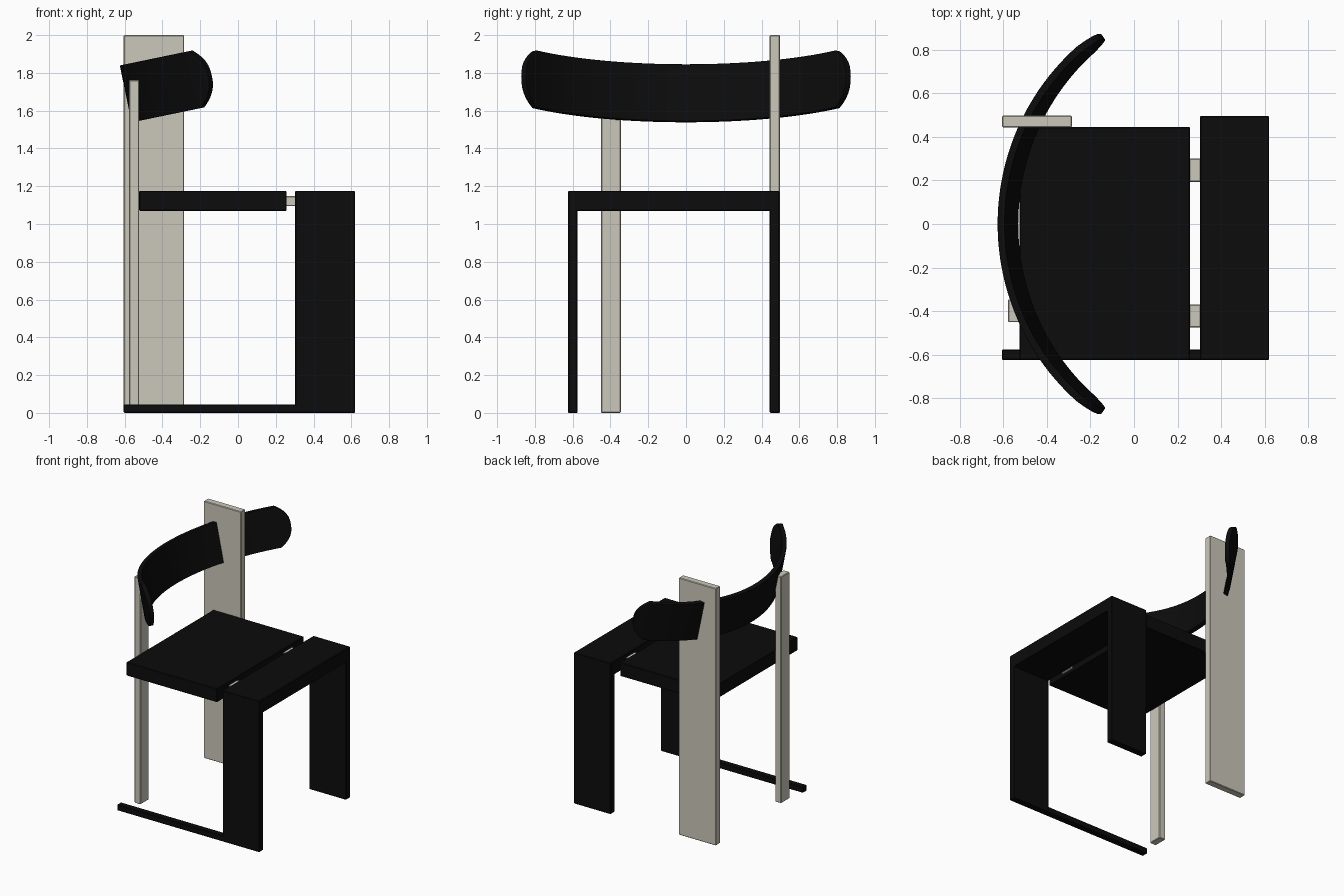
import bpy, bmesh, math
from mathutils import Vector

if "Cube" in bpy.data.objects:
    bpy.data.objects.remove(bpy.data.objects["Cube"])


def material(name, rgb):
    m = bpy.data.materials.new(name)
    m.diffuse_color = (*rgb, 1)
    m.use_nodes = True
    m.node_tree.nodes["Principled BSDF"].inputs["Base Color"].default_value = m.diffuse_color
    return m


BLACK = material("black lacquer", (0.0035, 0.0035, 0.0035))
STONE = material("warm grey", (0.60, 0.58, 0.49))


def make_object(name, bm, mat, bevel, segments=1):
    bmesh.ops.recalc_face_normals(bm, faces=bm.faces)
    me = bpy.data.meshes.new(name)
    bm.to_mesh(me)
    bm.free()
    me.materials.append(mat)
    ob = bpy.data.objects.new(name, me)
    bpy.context.collection.objects.link(ob)
    if bevel:
        mod = ob.modifiers.new("soft edges", 'BEVEL')
        mod.width = bevel
        mod.segments = segments
        mod.limit_method = 'ANGLE'
    return ob


def prism(name, outline, x0, x1, mat, bevel=0.004):
    """Extrude a (y, z) outline along x."""
    bm = bmesh.new()
    face = bm.faces.new([bm.verts.new((x0, y, z)) for y, z in outline])
    new = bmesh.ops.extrude_face_region(bm, geom=[face])["geom"]
    bmesh.ops.translate(bm, vec=(x1 - x0, 0, 0),
                        verts=[g for g in new if isinstance(g, bmesh.types.BMVert)])
    return make_object(name, bm, mat, bevel)


def box(name, x, y, z, mat):
    return prism(name, [(y[0], z[0]), (y[1], z[0]), (y[1], z[1]), (y[0], z[1])],
                 x[0], x[1], mat)


# Uprights at the back
box("wide_back_post", (-0.605, -0.285), (0.443, 0.497), (0, 2.0), STONE)
box("narrow_back_post", (-0.577, -0.524), (-0.45, -0.345), (0, 1.762), STONE)

# Seat, and the two blocks joining it to the front arch
box("seat", (-0.524, 0.257), (-0.624, 0.445), (1.07, 1.175), BLACK)
for i, y in enumerate([(-0.475, -0.37), (0.193, 0.30)]):
    box(f"seat_connector_{i + 1}", (0.25, 0.31), y, (1.095, 1.148), STONE)

# Front arch: two legs and a top in one U-shaped profile
prism("front_arch", [(-0.624, 0), (-0.575, 0), (-0.575, 1.07), (0.443, 1.07),
                     (0.443, 0), (0.495, 0), (0.495, 1.175), (-0.624, 1.175)],
      0.303, 0.62, BLACK)

# Runner along the floor
box("floor_runner", (-0.605, 0.31), (-0.624, -0.575), (0, 0.045), BLACK)

# Curved backrest: tilted arc with bowed ends
TILT, RADIUS, HALF_HEIGHT, THICK = math.radians(11.7), 1.06, 0.154, 0.034
up = Vector((-math.sin(TILT), 0, math.cos(TILT)))
forward = Vector((math.cos(TILT), 0, math.sin(TILT)))
middle = Vector((-0.578, 0, 1.692))
end_angle = math.asin(0.86 / RADIUS)
COLS, ROWS = 48, 16
bm = bmesh.new()
grid = []
for r in range(ROWS + 1):
    v = -math.cos(math.pi * r / ROWS)
    reach = end_angle - 0.095 / RADIUS * abs(v) ** 2.5
    row = []
    for c in range(COLS + 1):
        a = reach * (2 * c / COLS - 1)
        p = middle + up * (v * HALF_HEIGHT) + forward * (RADIUS * (1 - math.cos(a)))
        p.y = RADIUS * math.sin(a)
        row.append(bm.verts.new(p))
    grid.append(row)
for r in range(ROWS):
    for c in range(COLS):
        bm.faces.new((grid[r][c], grid[r][c + 1], grid[r + 1][c + 1], grid[r + 1][c]))
back = make_object("backrest", bm, BLACK, 0)
solid = back.modifiers.new("thickness", 'SOLIDIFY')
solid.thickness = THICK
solid.offset = 0
bevel = back.modifiers.new("rounded rim", 'BEVEL')
bevel.width = 0.01
bevel.segments = 3
bevel.limit_method = 'ANGLE'
bevel.angle_limit = math.radians(50)
bpy.ops.object.select_all(action='DESELECT')
back.select_set(True)
bpy.context.view_layer.objects.active = back
bpy.ops.object.shade_smooth_by_angle(angle=math.radians(40))
